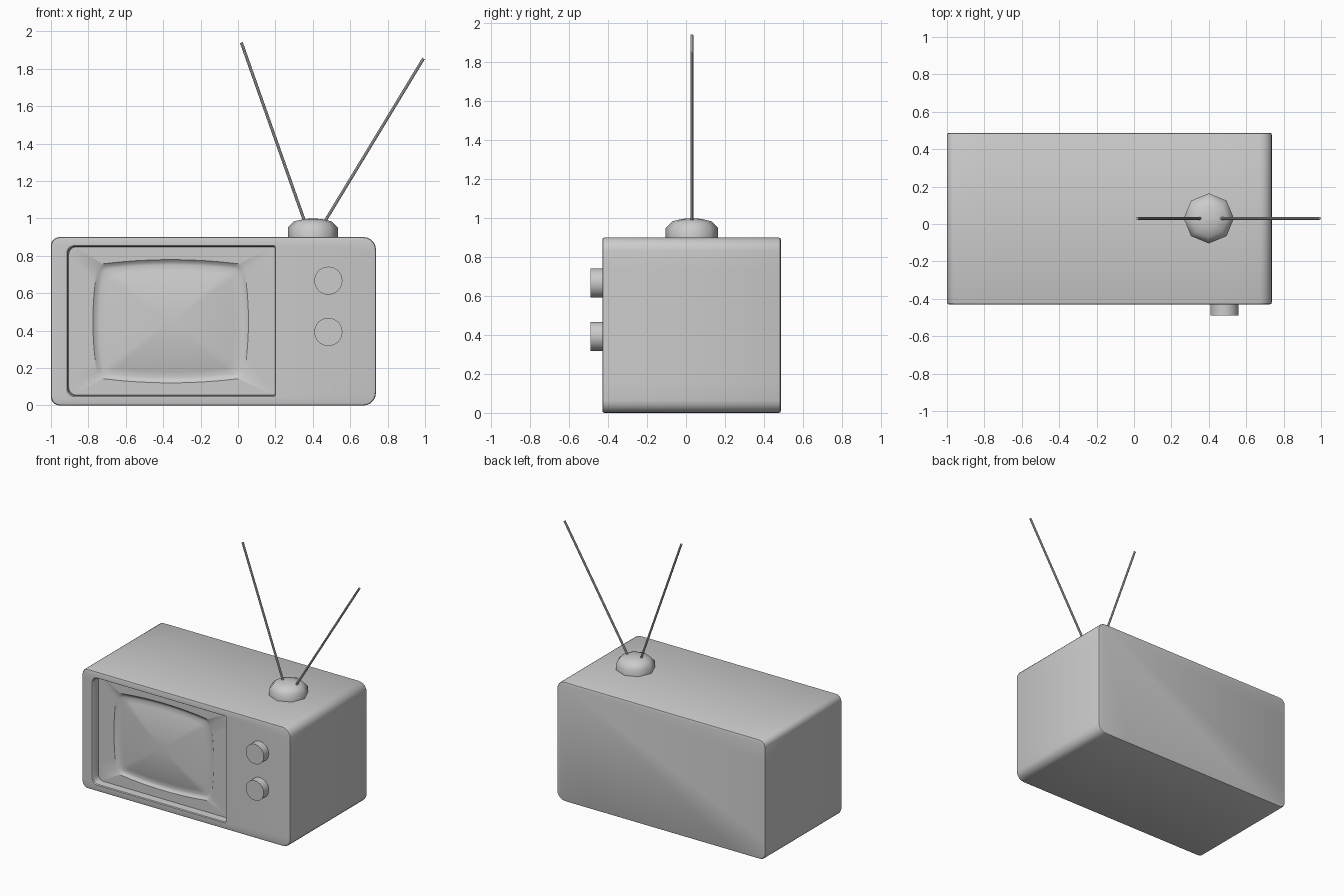
import bpy, bmesh, math
from mathutils import Vector

if "Cube" in bpy.data.objects:
    bpy.data.objects.remove(bpy.data.objects["Cube"])


def ring(x0, x1, z0, z1, y, rl, rr=None, bulge=0.0, n=5, m=8):
    """Rounded rectangle facing the front; rl / rr are left / right corner radii."""
    rr = rl if rr is None else rr
    cx, cz, hw, hh = (x0 + x1) / 2, (z0 + z1) / 2, (x1 - x0) / 2, (z1 - z0) / 2
    pts = []
    for sx, sz, start, r in ((1, 1, 0, rr), (-1, 1, 90, rl), (-1, -1, 180, rl), (1, -1, 270, rr)):
        for i in range(n + 1):
            a = math.radians(start + 90 * i / n)
            pts.append((sx * (hw - r) + r * math.cos(a), sz * (hh - r) + r * math.sin(a)))
    # subdivide the straight sides so they can bow
    full = []
    for i, p in enumerate(pts):
        full.append(p)
        if i % (n + 1) == n:
            q = pts[(i + 1) % len(pts)]
            full += [(p[0] + (q[0] - p[0]) * k / m, p[1] + (q[1] - p[1]) * k / m) for k in range(1, m)]
    out = []
    for px, pz in full:
        u, v = px / hw, pz / hh
        out.append((cx + u * (hw + bulge * (1 - v * v)), y, cz + v * (hh + bulge * (1 - u * u))))
    return out


def finish(name, bm, angle=35):
    bmesh.ops.recalc_face_normals(bm, faces=bm.faces)
    me = bpy.data.meshes.new(name)
    bm.to_mesh(me)
    bm.free()
    ob = bpy.data.objects.new(name, me)
    bpy.context.collection.objects.link(ob)
    bpy.ops.object.select_all(action='DESELECT')
    ob.select_set(True)
    bpy.context.view_layer.objects.active = ob
    bpy.ops.object.shade_smooth_by_angle(angle=math.radians(angle))
    return ob


def loft(name, rings, cap_start=True, cap_end=True, angle=35):
    bm = bmesh.new()
    rows = [[bm.verts.new(p) for p in r] for r in rings]
    for a, b in zip(rows, rows[1:]):
        for i in range(len(a)):
            j = (i + 1) % len(a)
            bm.faces.new((a[i], a[j], b[j], b[i]))
    if cap_start:
        bm.faces.new(rows[0])
    if cap_end:
        bm.faces.new(rows[-1])
    return finish(name, bm, angle)


def tube(name, a, b, r, sides):
    a, b = Vector(a), Vector(b)
    q = (b - a).to_track_quat('Z', 'Y')
    circle = [q @ Vector((r * math.cos(2 * math.pi * i / sides), r * math.sin(2 * math.pi * i / sides), 0))
              for i in range(sides)]
    return loft(name, [[c + p for p in circle] for c in (a, b)])


# Cabinet shell: back, sides, front rim, recess walls and screen
FRONT, BACK, PANEL = -0.43, 0.487, -0.37


def outer(inset, y):
    return ring(-1 + inset, 0.737 - inset, inset, 0.9 - inset, y, 0.045, 0.065)


def screen(scale, y):
    cx, cz, w, h = -0.36, 0.45, 0.375 * scale, 0.292 * scale
    return ring(cx - w, cx + w, cz - h, cz + h, y, 0.03 * scale, bulge=0.025 * scale)


dome = [screen(s, PANEL + 0.022 - 0.045 * (1 - s * s)) for s in (0.95, 0.85, 0.7, 0.5, 0.3, 0.1)]
loft("cabinet_and_screen", [
    outer(0.01, BACK), outer(0.003, BACK - 0.003), outer(0, BACK - 0.01),
    outer(0, FRONT + 0.012), outer(0.003, FRONT + 0.003), outer(0.012, FRONT),
    ring(-0.915, 0.2, 0.047, 0.855, FRONT, 0.04, 0.008),
    ring(-0.91, 0.197, 0.052, 0.851, FRONT + 0.006, 0.04, 0.008),
    ring(-0.905, 0.195, 0.056, 0.847, PANEL, 0.04, 0.008),
    screen(1.04, PANEL), screen(1.0, PANEL + 0.012)] + dome)

# Tuning knobs
for label, z in (("upper", 0.667), ("lower", 0.393)):
    tube(label + "_knob", (0.483, FRONT + 0.01, z), (0.483, -0.49, z), 0.075, 32)

# Eight-sided antenna base
AX, AY = 0.4, 0.03
loft("antenna_base", [
    [(AX + r * math.cos(i * math.pi / 4), AY + r * math.sin(i * math.pi / 4), z) for i in range(8)]
    for r, z in ((0.134, 0.89), (0.134, 0.95), (0.1, 0.984), (0.05, 0.996), (0.008, 1.0))], angle=50)

# Antenna rods
tube("left_antenna_rod", (0.363, AY, 0.965), (0.018, AY, 1.94), 0.008, 8)
tube("right_antenna_rod", (0.453, AY, 0.965), (0.992, AY, 1.855), 0.008, 8)
